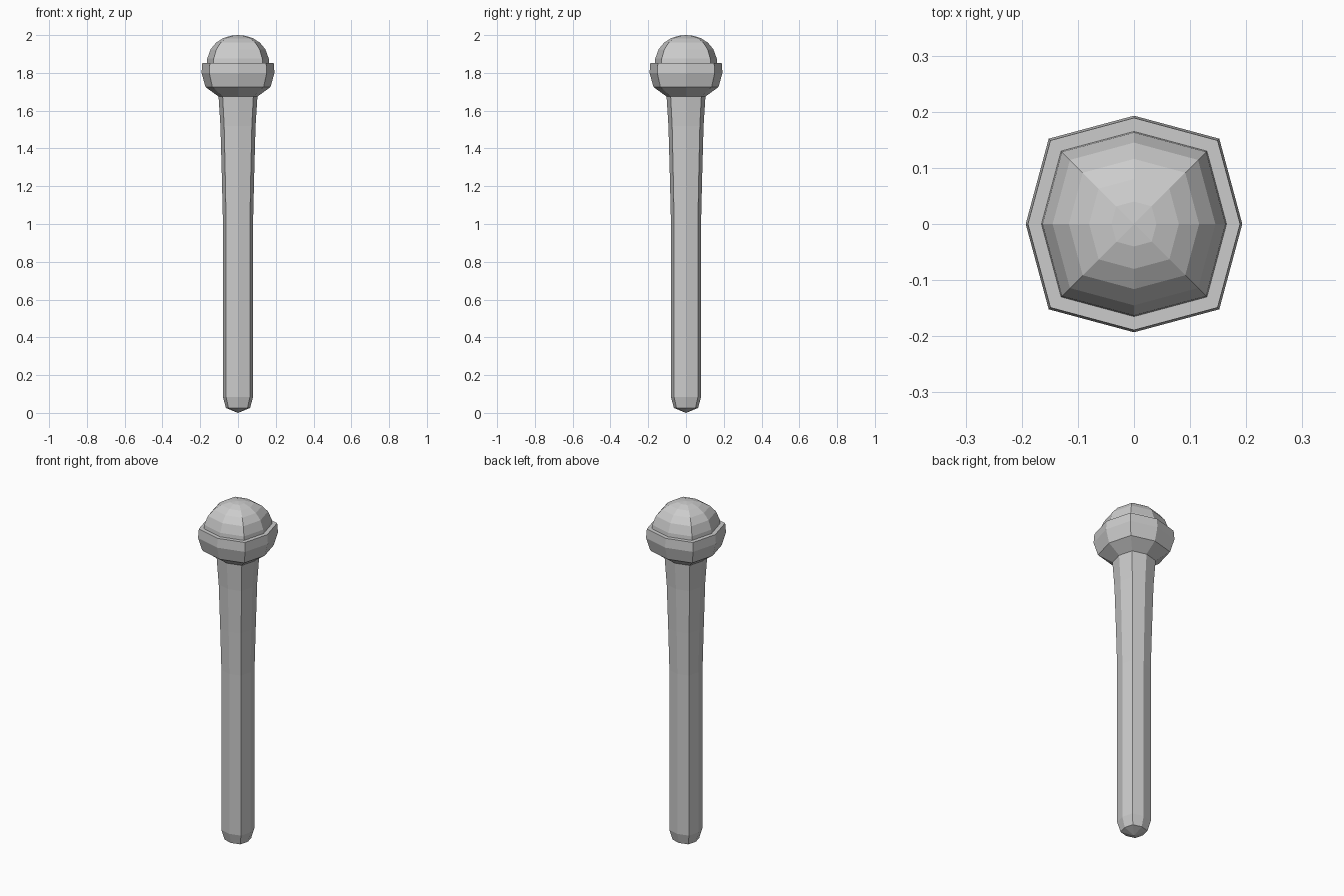
import bpy, bmesh, math

if "Cube" in bpy.data.objects:
    bpy.data.objects.remove(bpy.data.objects["Cube"])

DIAG = 1.114  # diagonal corners sit slightly further out than axis corners


def lathe(name, profile):
    """Eight-sided revolve of (radius, z) points; radius 0 makes a tip."""
    bm = bmesh.new()
    rings = []
    for r, z in profile:
        if r == 0:
            rings.append([bm.verts.new((0, 0, z))] * 8)
            continue
        ring = []
        for i in range(8):
            a = i * math.pi / 4
            k = r * (DIAG if i % 2 else 1)
            ring.append(bm.verts.new((k * math.cos(a), k * math.sin(a), z)))
        rings.append(ring)
    for lo, hi in zip(rings, rings[1:]):
        for i in range(8):
            j = (i + 1) % 8
            quad = list(dict.fromkeys([lo[i], lo[j], hi[j], hi[i]]))
            bm.faces.new(quad)
    mesh = bpy.data.meshes.new(name)
    bm.to_mesh(mesh)
    bm.free()
    obj = bpy.data.objects.new(name, mesh)
    bpy.context.collection.objects.link(obj)
    return obj


# Tapered grip with a shallow pointed base
lathe("handle", [(0, 0.0), (0.064, 0.026), (0.08, 0.085), (0.08, 1.02),
                 (0.086, 1.27), (0.093, 1.52), (0.103, 1.675)])

# Flared cup and flat rim under the dome
lathe("collar", [(0.103, 1.675), (0.172, 1.725), (0.193, 1.80),
                 (0.189, 1.853), (0.165, 1.853)])

# Rounded head
lathe("dome", [(0.165, 1.853), (0.163, 1.875), (0.145, 1.925), (0.116, 1.96),
               (0.08, 1.983), (0.04, 1.996), (0, 2.0)])
